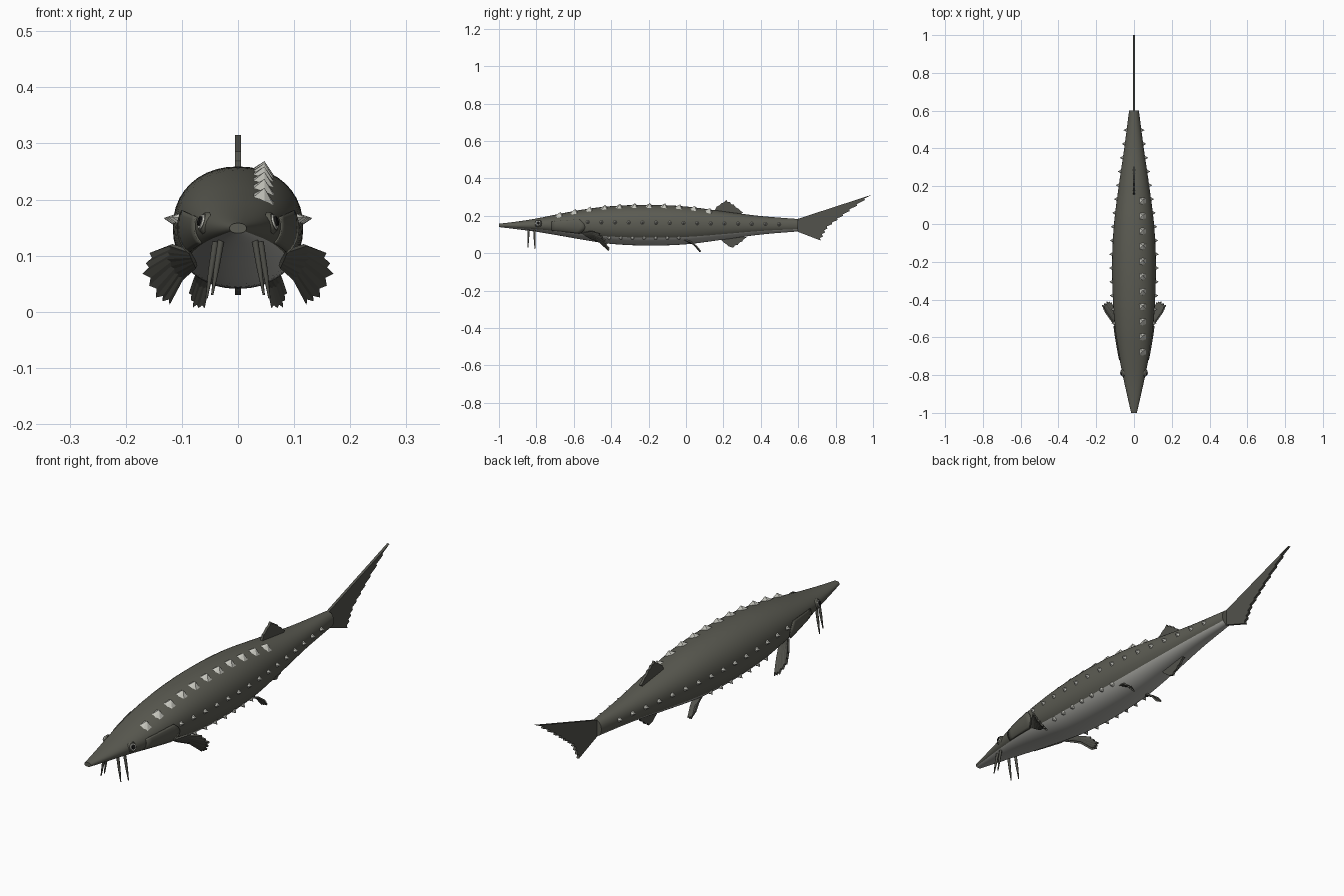
import bpy, bmesh, math
from mathutils import Vector

if "Cube" in bpy.data.objects:
    bpy.data.objects.remove(bpy.data.objects["Cube"])

def mat(name, c):
    m = bpy.data.materials.new(name)
    m.diffuse_color = (*c, 1)
    m.use_nodes = True
    m.node_tree.nodes["Principled BSDF"].inputs["Base Color"].default_value = m.diffuse_color
    return m

SKIN = mat("olive grey skin", (0.105, 0.105, 0.085))
BELLY = mat("pale belly", (0.42, 0.42, 0.39))
FIN = mat("dark fin", (0.085, 0.085, 0.072))
BONE = mat("pale bone", (0.55, 0.55, 0.50))
BLACK = mat("black pupil", (0.01, 0.01, 0.01))

def make(name, bm, mats, mirror=False, thick=0, smooth=None):
    bmesh.ops.recalc_face_normals(bm, faces=bm.faces)
    me = bpy.data.meshes.new(name)
    bm.to_mesh(me)
    bm.free()
    ob = bpy.data.objects.new(name, me)
    bpy.context.collection.objects.link(ob)
    for m in mats:
        me.materials.append(m)
    if thick:
        s = ob.modifiers.new("thickness", 'SOLIDIFY')
        s.thickness, s.offset = thick, 0
    if mirror:
        ob.modifiers.new("mirror", 'MIRROR')
    if smooth:
        bpy.ops.object.select_all(action='DESELECT')
        ob.select_set(True)
        bpy.context.view_layer.objects.active = ob
        bpy.ops.object.shade_smooth_by_angle(angle=math.radians(smooth))
    return ob

# Body stations: y, half width, top, bottom
ST = [(-1, .015, .158, .140), (-.9, .038, .170, .128), (-.8, .060, .186, .115),
      (-.68, .083, .210, .095), (-.55, .101, .234, .072), (-.4, .112, .252, .050),
      (-.2, .116, .259, .041), (0, .106, .250, .048), (.2, .081, .224, .073),
      (.4, .052, .199, .100), (.6, .026, .183, .117)]

def section(y):
    """Smoothly interpolated half width, top and bottom."""
    i = max(k for k in range(len(ST) - 1) if ST[k][0] <= max(y, -1))
    a, b = ST[i], ST[i + 1]
    p, n = ST[max(i - 1, 0)], ST[min(i + 2, len(ST) - 1)]
    h = b[0] - a[0]
    t = (y - a[0]) / h
    out = []
    for k in (1, 2, 3):
        ma = (b[k] - p[k]) / (b[0] - p[0]) * h
        mb = (n[k] - a[k]) / (n[0] - a[0]) * h
        out.append((2*t**3 - 3*t*t + 1) * a[k] + (t**3 - 2*t*t + t) * ma
                   + (3*t*t - 2*t**3) * b[k] + (t**3 - t*t) * mb)
    return out

def surf(y, deg, off=0):
    w, top, bot = section(y)
    a = math.radians(deg)
    c, s = math.cos(a), math.sin(a)
    return Vector(((w + off) * math.copysign(abs(c)**.93, c), y,
                   (top + bot) / 2 + ((top - bot) / 2 + off) * math.copysign(abs(s)**.93, s)))

def grid(bm, rows, closed=False):
    vs = [[bm.verts.new(p) for p in r] for r in rows]
    n = len(rows[0])
    for r, q in zip(vs, vs[1:]):
        for j in range(n if closed else n - 1):
            k = (j + 1) % n
            bm.faces.new((r[j], r[k], q[k], q[j]))
    return vs

# Body with pale underside
bm = bmesh.new()
N = 40
rows = [[surf(-1 + 1.6 * i / 48, 360 * j / N) for j in range(N)] for i in range(49)]
vs = grid(bm, rows, True)
for f in bm.faces:
    c = f.calc_center_median()
    w, top, bot = section(c.y)
    f.material_index = int((c.z - (top + bot) / 2) / ((top - bot) / 2) < -.58)
bm.faces.new(vs[0])
bm.faces.new(vs[-1])
make("body", bm, [SKIN, BELLY], smooth=50)

# Gill covers: thin raised plates with a rounded rear edge
bm = bmesh.new()
grid(bm, [[surf(-.72 + (.15 + .03 * math.sin(math.pi * j / 8)) * i / 6, -34 + 6.5 * j, .001 + .004 * i / 6)
           for j in range(9)] for i in range(7)])
make("gill_cover", bm, [SKIN], mirror=True, thick=.004, smooth=40)

# Bony scute rows
def peak(bm, base, apex):
    vs = [bm.verts.new(p) for p in base]
    a = bm.verts.new(apex)
    for i in range(len(vs)):
        bm.faces.new((vs[i - 1], vs[i], a))
    bm.faces.new(vs)

def side_scutes(name, ys, z_of, r, h):
    bm = bmesh.new()
    for y in ys:
        w, top, bot = section(y)
        deg = math.degrees(math.asin((z_of(y) - (top + bot) / 2) / ((top - bot) / 2)))
        p = surf(y, deg)
        n = (surf(y, deg, .01) - p).normalized()
        t = Vector((0, 1, 0))
        u = n.cross(t)
        base = [p - n * .004 + (t * math.cos(k * math.pi / 3) + u * math.sin(k * math.pi / 3)) * r
                for k in range(6)]
        peak(bm, base, p + n * h)
    make(name, bm, [BONE], mirror=True)

side_scutes("lateral_scutes", [-.525 + .073 * i for i in range(15)],
            lambda y: .165 - .01 * (y + .5), .012, .017)
side_scutes("lower_scutes", [-.41 + .062 * i for i in range(7)], lambda y: .084, .013, .015)

bm = bmesh.new()
for i in range(11):
    y = -.68 + .08 * i
    def on_back(x, yy):
        w, top, bot = section(yy)
        return Vector((x, yy, (top + bot) / 2 + (top - bot) / 2 * math.sqrt(1 - min(.98, (x / w)**2))))
    base = [on_back(.047 + dx, y + dy) - Vector((0, 0, .002)) for dx, dy in
            ((-.022, -.016), (0, -.022), (.022, -.016), (.022, .018), (0, .022), (-.022, .018))]
    peak(bm, base, on_back(.047, y + .008) + Vector((0, 0, .019)))
make("back_scutes", bm, [BONE])

# Fins: pleated rays from a root line to a tip line with a notched margin
def along(pts, t):
    t *= len(pts) - 1
    i = min(int(t), len(pts) - 2)
    return Vector(pts[i]).lerp(Vector(pts[i + 1]), t - i)

def fin(name, root, tip, rays, thick, mirror=False, bow=(0, 0, 0), notch=.9):
    bm = bmesh.new()
    rows = []
    for k in range(2 * rays + 1):
        a, b = along(root, k / (2 * rays)), along(tip, k / (2 * rays))
        end = a.lerp(b, notch if k % 2 else 1)
        rows.append([a, a.lerp(end, .5) + Vector(bow), end])
    grid(bm, rows)
    return make(name, bm, [FIN], mirror, thick)

fin("pectoral_fin", [(.085, -.56, .108), (.074, -.51, .08)],
    [(.155, -.46, .106), (.168, -.43, .07), (.145, -.412, .028), (.122, -.412, .015)],
    6, .008, True, (0, 0, .012))
fin("pelvic_fin", [(.07, -.01, .072), (.045, .02, .062)],
    [(.086, .06, .035), (.08, .08, .01), (.06, .075, .008)], 4, .007, True, (0, 0, .008))
fin("dorsal_fin", [(0, .15, .22), (0, .29, .205)],
    [(0, .165, .25), (0, .215, .286), (0, .255, .26), (0, .305, .218)], 6, .01)
fin("anal_fin", [(0, .18, .08), (0, .29, .095)],
    [(0, .205, .055), (0, .245, .025), (0, .285, .05), (0, .325, .085)], 5, .01)
fin("tail_fin", [(0, .58, .178), (0, .58, .122)],
    [(0, 1, .315), (0, .86, .215), (0, .76, .14), (0, .72, .068)], 10, .011, notch=.93)

# Barbels under the snout
bm = bmesh.new()
for a, b in (((.03, -.842, .128), (.046, -.845, .03)), ((.04, -.81, .125), (.056, -.808, .024))):
    a, b = Vector(a), Vector(b)
    rings = []
    for p, r in ((a, .006), (a.lerp(b, .5), .005), (b, .002)):
        rings.append([p + Vector((math.cos(k * math.pi / 4) * r, math.sin(k * math.pi / 4) * r, 0))
                      for k in range(8)])
    v = grid(bm, rings, True)
    bm.faces.new(v[0])
    bm.faces.new(v[-1])
make("barbels", bm, [FIN], mirror=True, smooth=50)

# Eyes: pale disc with a dark pupil, facing outward
p = surf(-.79, 12)
n = Vector((.93, -.24, .28)).normalized()
q = n.to_track_quat('Z', 'Y').to_matrix().to_4x4()
for name, r, off, m in (("eye_rim", .021, 0, SKIN), ("eye", .016, .003, BONE), ("pupil", .010, .0065, BLACK)):
    bm = bmesh.new()
    bmesh.ops.create_cone(bm, cap_ends=True, segments=20, radius1=r, radius2=r * .8, depth=.008)
    bm.transform(q)
    bmesh.ops.translate(bm, verts=bm.verts, vec=p + n * off)
    make(name, bm, [m], mirror=True, smooth=30)
